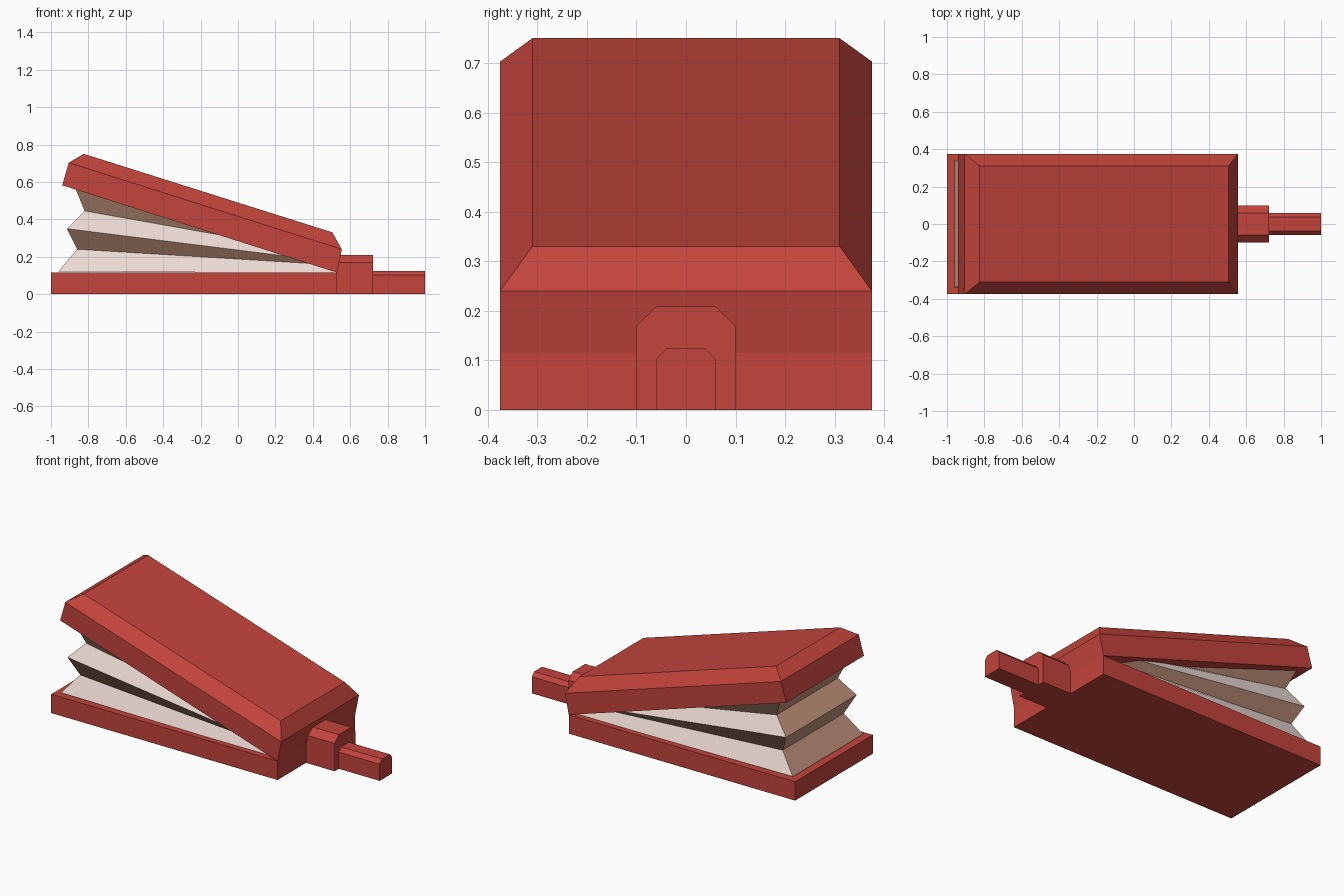
import bpy, bmesh

if "Cube" in bpy.data.objects:
    bpy.data.objects.remove(bpy.data.objects["Cube"])


def material(name, color):
    m = bpy.data.materials.new(name)
    m.diffuse_color = (*color, 1)
    m.use_nodes = True
    m.node_tree.nodes["Principled BSDF"].inputs["Base Color"].default_value = m.diffuse_color
    return m


red = material("red_wood", (0.55, 0.058, 0.045))
pale = material("pale_leather", (0.84, 0.70, 0.65))
tan = material("tan_leather", (0.53, 0.29, 0.20))


def loft(name, rings, mats, pick=lambda row, side: 0):
    """Closed solid through matching rings of points; pick chooses a material per wall."""
    bm = bmesh.new()
    loops = [[bm.verts.new(p) for p in ring] for ring in rings]
    n = len(loops[0])
    for row, (a, b) in enumerate(zip(loops, loops[1:])):
        for i in range(n):
            j = (i + 1) % n
            f = bm.faces.new((a[i], a[j], b[j], b[i]))
            f.material_index = pick(row, i)
    bm.faces.new(loops[0][::-1])
    bm.faces.new(loops[-1])
    bmesh.ops.recalc_face_normals(bm, faces=bm.faces)
    me = bpy.data.meshes.new(name)
    bm.to_mesh(me)
    bm.free()
    ob = bpy.data.objects.new(name, me)
    bpy.context.collection.objects.link(ob)
    for m in mats:
        me.materials.append(m)
    return ob


def slab_ring(left, right, w):
    """Rectangle ring between an (x, z) left end and right end, half width w."""
    (x0, z0), (x1, z1) = left, right
    return [(x0, -w, z0), (x1, -w, z1), (x1, w, z1), (x0, w, z0)]


def arch_ring(x, w, shoulder, top_w, top):
    """Chamfered-top cross-section at x."""
    return [(x, -w, 0), (x, w, 0), (x, w, shoulder),
            (x, top_w, top), (x, -top_w, top), (x, -w, shoulder)]


# Bottom board
loft("bottom_board", [slab_ring((-1, 0), (0.53, 0), 0.375),
                      slab_ring((-1, 0.115), (0.53, 0.115), 0.375)], [red])

# Tilted top board with a bevelled upper rim
loft("top_board", [slab_ring((-0.94, 0.582), (0.53, 0.115), 0.375),
                   slab_ring((-0.905, 0.703), (0.555, 0.24), 0.375),
                   slab_ring((-0.825, 0.75), (0.505, 0.33), 0.31)], [red])

# Pleated bag fanning out between the boards
pleats = [((-0.96, 0.122), (0.51, 0.112), 0.34),
          ((-0.86, 0.24), (0.50, 0.157), 0.295),
          ((-0.915, 0.35), (0.50, 0.173), 0.34),
          ((-0.82, 0.445), (0.50, 0.21), 0.295),
          ((-0.88, 0.59), (0.50, 0.24), 0.34)]
loft("bellows_bag", [slab_ring(*p) for p in pleats], [pale, tan],
     lambda row, side: 0 if row % 2 == 0 and side in (0, 2) else 1)

# Nozzle collar and spout
loft("nozzle_collar", [arch_ring(x, 0.1, 0.17, 0.06, 0.208) for x in (0.53, 0.723)], [red])
loft("nozzle_spout", [arch_ring(x, 0.06, 0.102, 0.038, 0.125) for x in (0.723, 1.0)], [red])
